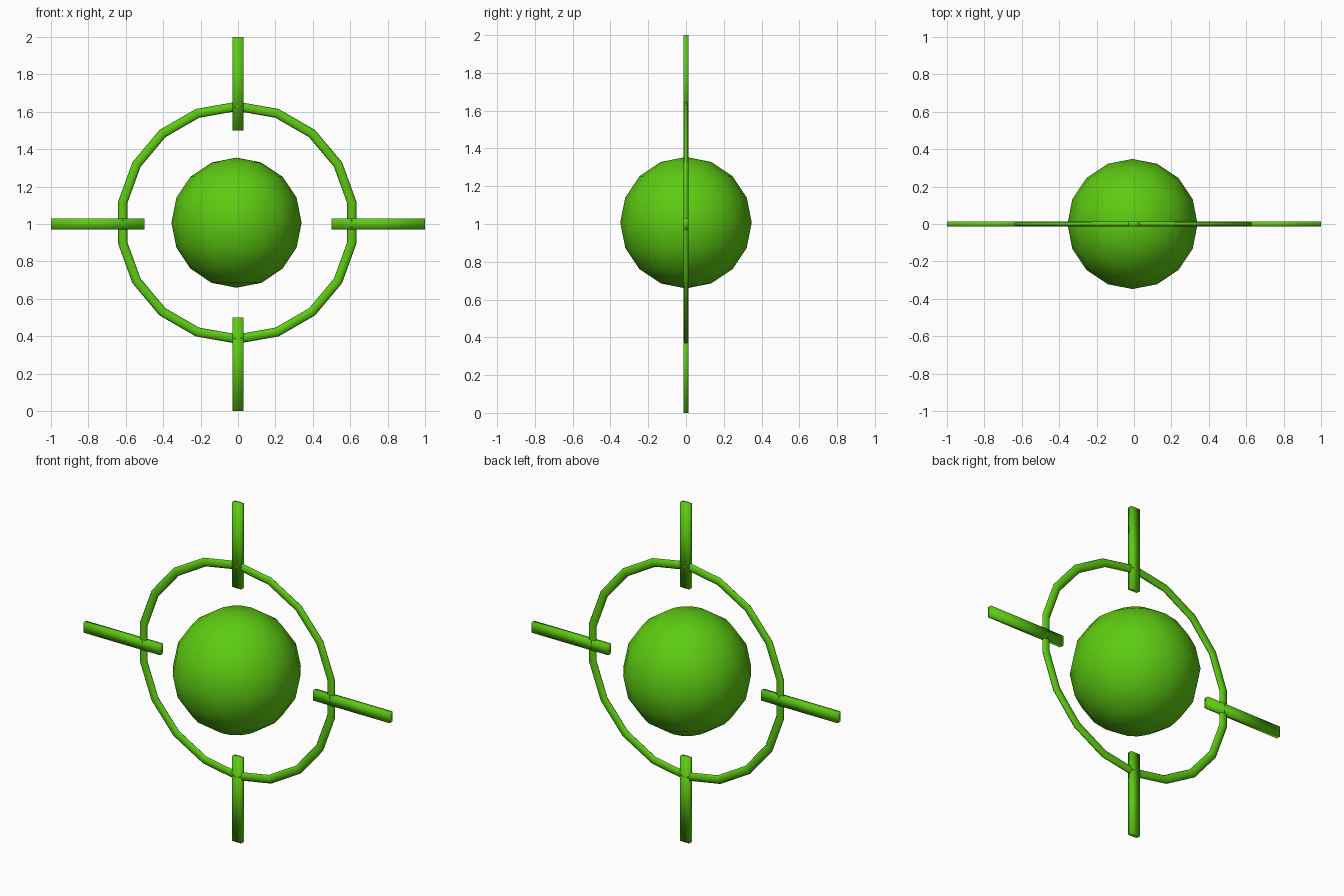
import bpy, math
from mathutils import Matrix

if "Cube" in bpy.data.objects:
    bpy.data.objects.remove(bpy.data.objects["Cube"])

green = bpy.data.materials.new("bright green")
green.diffuse_color = (0.11, 0.6, 0.006, 1)
green.use_nodes = True
green.node_tree.nodes["Principled BSDF"].inputs["Base Color"].default_value = green.diffuse_color


def finish(name):
    ob = bpy.context.object
    ob.name = name
    ob.data.materials.append(green)
    for p in ob.data.polygons:
        p.use_smooth = True
    return ob


# Central ball
bpy.ops.mesh.primitive_uv_sphere_add(segments=16, ring_count=8, radius=0.348,
                                     location=(-0.008, 0, 1.007))
finish("centre_ball")

# Upright 18-sided ring, flattened front to back, with a corner at the top
bpy.ops.mesh.primitive_torus_add(major_segments=18, minor_segments=8,
                                 major_radius=0.622, minor_radius=0.025)
ring = finish("ring")
ring.data.transform(Matrix.Translation((-0.004, 0, 1.007))
                    @ Matrix.Diagonal((1, 0.56, 1, 1))
                    @ Matrix.Rotation(math.pi / 2, 4, 'X')
                    @ Matrix.Rotation(math.pi / 2, 4, 'Z'))

# Four crosshair bars crossing the ring
for name, x, z in (("right_bar", 1, 0), ("left_bar", -1, 0),
                   ("top_bar", 0, 1), ("bottom_bar", 0, -1)):
    bpy.ops.mesh.primitive_cube_add(size=1, location=(0.75 * x, 0, 1 + 0.75 * z))
    bar = finish(name)
    size = (0.5, 0.027, 0.06) if x else (0.06, 0.027, 0.5)
    bar.data.transform(Matrix.Diagonal((*size, 1)))
